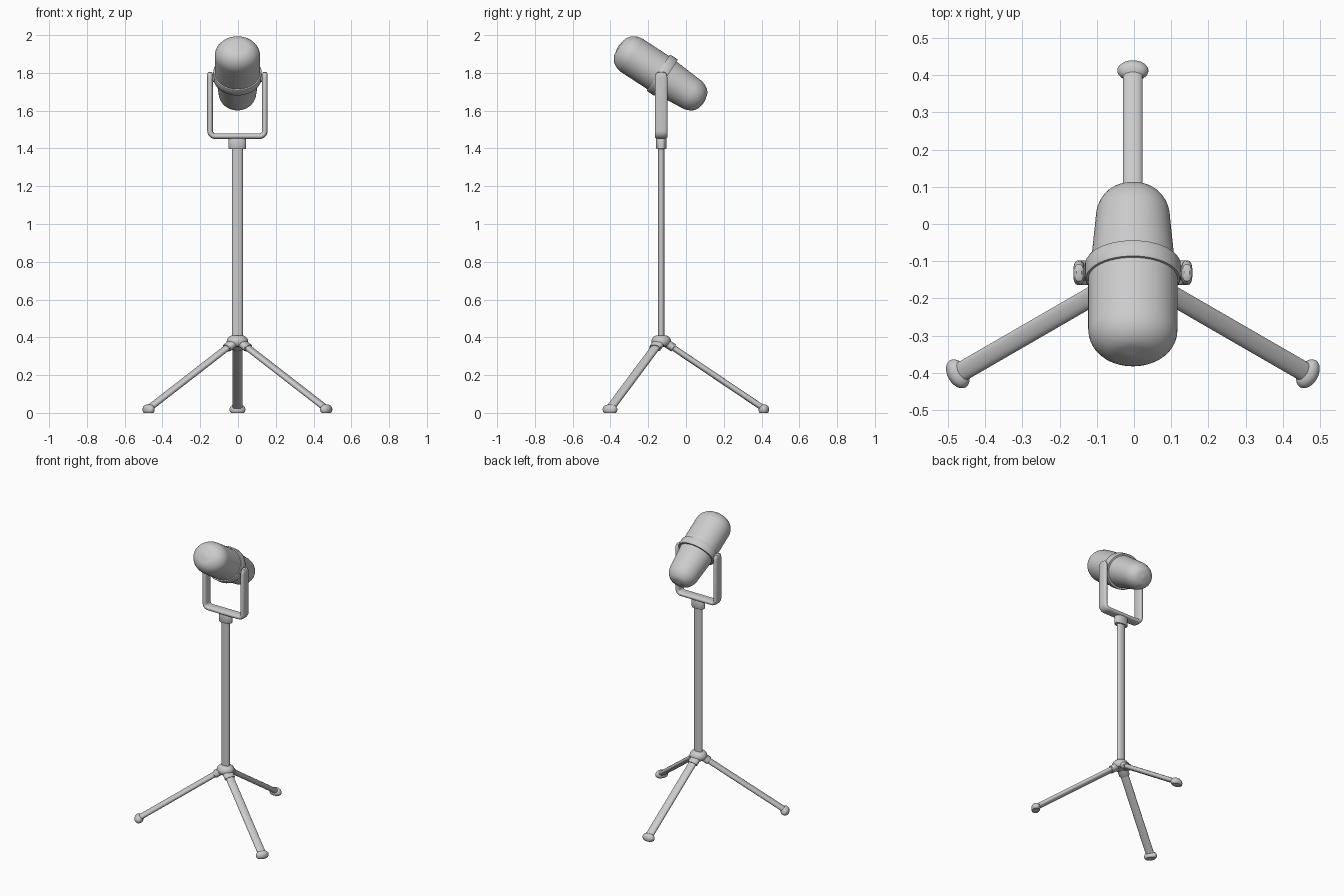
import bpy, bmesh
from math import sin, cos, pi, radians
from mathutils import Vector, Matrix

if "Cube" in bpy.data.objects:
    bpy.data.objects.remove(bpy.data.objects["Cube"])

CX, CY = -0.003, -0.131          # stand axis


def section(a, b, p=2.0, n=24):
    """Superellipse outline, half sizes a and b."""
    pts = []
    for i in range(n):
        c, s = cos(2 * pi * i / n), sin(2 * pi * i / n)
        k = (abs(c) ** p + abs(s) ** p) ** (-1 / p)
        pts.append((a * c * k, b * s * k))
    return pts


def loft(name, rings, angle=35):
    """Skin a list of closed rings and cap both ends."""
    bm = bmesh.new()
    rows = [[bm.verts.new(v) for v in r] for r in rings]
    n = len(rows[0])
    for r0, r1 in zip(rows, rows[1:]):
        for i in range(n):
            j = (i + 1) % n
            bm.faces.new((r0[i], r0[j], r1[j], r1[i]))
    bm.faces.new(rows[0])
    bm.faces.new(rows[-1])
    bmesh.ops.recalc_face_normals(bm, faces=bm.faces)
    me = bpy.data.meshes.new(name)
    bm.to_mesh(me)
    bm.free()
    ob = bpy.data.objects.new(name, me)
    bpy.context.collection.objects.link(ob)
    bpy.ops.object.select_all(action='DESELECT')
    ob.select_set(True)
    bpy.context.view_layer.objects.active = ob
    bpy.ops.object.shade_smooth_by_angle(angle=radians(angle))
    return ob


def lathe(name, profile, matrix, sx=1.0, sy=1.0, n=32, p=2.0):
    """Profile of (radius, height), with elliptical cross-section."""
    return loft(name, [[matrix @ Vector((x, y, h))
                        for x, y in section(r * sx, r * sy, p, n)]
                       for r, h in profile])


def frame(origin, xaxis, zaxis):
    z = Vector(zaxis).normalized()
    x = Vector(xaxis).normalized()
    y = z.cross(x)
    m = Matrix((x, y, z)).transposed().to_4x4()
    m.translation = Vector(origin)
    return m


stand = Matrix.Translation((CX, CY, 0))

# Pole and collar, both flattened front to back
lathe("pole", [(0.029, 0.36), (0.029, 1.42)], stand, 1, 0.58, 24, 2.3)
lathe("yoke_collar", [(0.044, 1.397), (0.0465, 1.4), (0.0465, 1.452), (0.044, 1.456)],
      stand, 1, 0.58, 32, 2.3)

# Tripod hub
lathe("tripod_hub", [(0.03, 0.41), (0.042, 0.405), (0.054, 0.392), (0.057, 0.378),
                     (0.054, 0.364), (0.042, 0.353), (0.02, 0.35)], stand, 1, 0.92)

# Legs, sockets and feet
for name, ang in (("back", 90), ("left", 210), ("right", 330)):
    a = radians(ang)
    out, side = Vector((cos(a), sin(a), 0)), Vector((-sin(a), cos(a), 0))
    hub = Vector((CX, CY, 0))
    top = hub + out * 0.02 + Vector((0, 0, 0.374))
    end = hub + out * 0.538 + Vector((0, 0, 0.026))
    length = (end - top).length
    m = frame(top, side, end - top)
    lathe(name + "_leg", [(0.0265, 0), (0.0265, length)], m, 1, 0.6, 24, 2.3)
    lathe(name + "_leg_socket", [(0.03, 0), (0.034, 0.003), (0.034, 0.052), (0.031, 0.056)],
          m, 1, 0.66, 24, 2.3)
    f = frame(hub + out * 0.543, side, (0, 0, 1))
    lathe(name + "_foot", [(0.034, 0), (0.039, 0.005), (0.042, 0.014), (0.042, 0.022),
                           (0.038, 0.032), (0.029, 0.04), (0.015, 0.044)], f, 1, 0.66, 24)

# U-shaped yoke: swept rounded strip with rounded tips
HW, ZB, ZT, R = 0.145, 1.465, 1.79, 0.028
half = [(HW, ZT + 0.015, 0.35), (HW, ZT + 0.011, 0.68), (HW, ZT, 0.9), (HW, ZT - 0.018, 1.0)]
path = [(x, z, Vector((1, 0, 0)), s) for x, z, s in half]
for i in range(7):
    t = pi / 2 * i / 6
    d = Vector((cos(t), 0, -sin(t)))
    path.append((HW - R + R * d.x, ZB + R + R * d.z, d, 1.0))
path += [(-x, z, Vector((-d.x, 0, d.z)), s) for x, z, d, s in reversed(path)]
loft("yoke", [[Vector((CX + x, CY, z)) + d * u * min(1, s + 0.1) + Vector((0, v * s, 0))
               for u, v in section(0.015, 0.033, 2.8, 24)] for x, z, d, s in path])

# Pivot pins between yoke and microphone
for name, sgn in (("left", -1), ("right", 1)):
    m = frame((CX + sgn * 0.1, CY, 1.772), (0, 1, 0), (sgn, 0, 0))
    lathe(name + "_pivot_pin", [(0.021, 0), (0.021, 0.04)], m, n=20)

# Microphone body: axis tilted, rear end points back and down
T = radians(33)
mic = frame((CX, -0.126, 1.788), (1, 0, 0), (0, cos(T), -sin(T)))


def rounded(r0, r1, l0, l1, corner, flat):
    """Barrel from l0 to l1 ending in a rounded cap."""
    s = 1 if l1 > l0 else -1
    pts = [(r0, l0)]
    for i in range(10):
        t = pi / 2 * i / 9
        pts.append((flat + (r1 - flat) * cos(t), l1 - s * corner * (1 - sin(t))))
    pts.append((flat * 0.5, l1 + s * 0.004))
    pts.append((0.002, l1 + s * 0.005))
    return pts


lathe("microphone_front", rounded(0.12, 0.12, 0.0, -0.273, 0.085, 0.035), mic, 1, 0.875, 48)
lathe("microphone_rear", rounded(0.115, 0.1, 0.0, 0.259, 0.09, 0.03), mic, 1, 0.9, 48)
lathe("microphone_band", [(0.118, -0.025), (0.126, -0.025), (0.1285, -0.021),
                          (0.1285, 0.021), (0.126, 0.025), (0.11, 0.025)], mic, 1, 0.89, 48)
